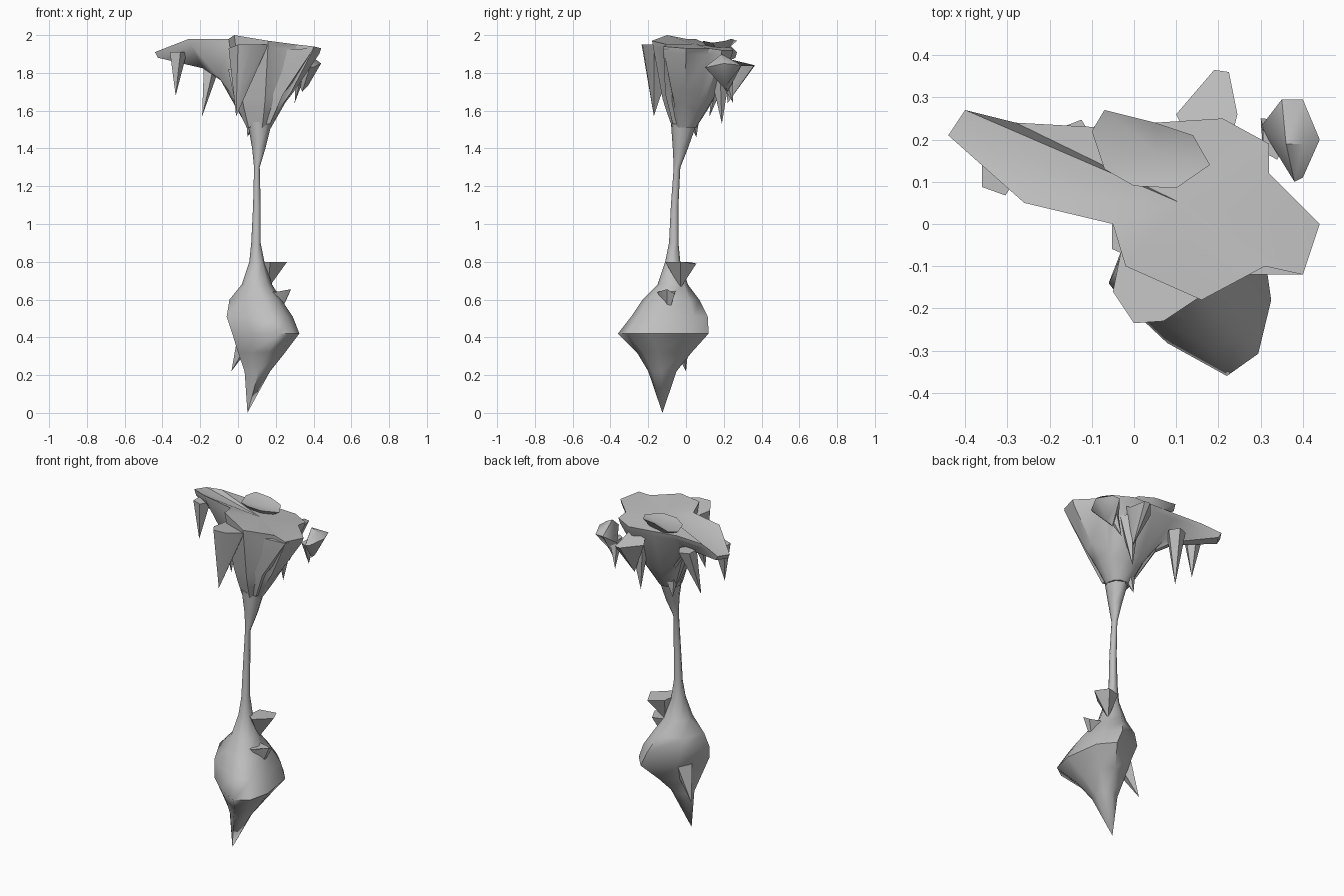
import bpy
import bmesh
import math
from mathutils import Vector

default_cube = bpy.data.objects.get("Cube")
if default_cube:
    bpy.data.objects.remove(default_cube, do_unlink=True)

# One plain grey stone material for the whole formation
stone = bpy.data.materials.new("grey stone")
stone.use_nodes = True
stone_colour = (.52, .52, .52, 1)
stone.diffuse_color = stone_colour
stone.node_tree.nodes["Principled BSDF"].inputs["Base Color"].default_value = stone_colour


def loft(name, rings, sharp_angle=40):
    """Skin a stack of rings; a ring holding a single point closes that end."""
    mesh_builder = bmesh.new()
    layers = [[mesh_builder.verts.new(point) for point in ring] for ring in rings]
    for lower, upper in zip(layers, layers[1:]):
        count = max(len(lower), len(upper))
        for i in range(count):
            j = (i + 1) % count
            if len(lower) == 1:
                corners = (lower[0], upper[j], upper[i])
            elif len(upper) == 1:
                corners = (lower[i], lower[j], upper[0])
            else:
                corners = (lower[i], lower[j], upper[j], upper[i])
            mesh_builder.faces.new(corners)
    for end_ring in (layers[0], layers[-1]):
        if len(end_ring) > 2:
            mesh_builder.faces.new(end_ring)
    bmesh.ops.recalc_face_normals(mesh_builder, faces=mesh_builder.faces)
    mesh = bpy.data.meshes.new(name)
    mesh_builder.to_mesh(mesh)
    mesh_builder.free()
    mesh.materials.append(stone)
    part = bpy.data.objects.new(name, mesh)
    bpy.context.collection.objects.link(part)
    bpy.ops.object.select_all(action="DESELECT")
    part.select_set(True)
    bpy.context.view_layer.objects.active = part
    bpy.ops.object.shade_smooth_by_angle(angle=math.radians(sharp_angle))


def lopsided_ring(height, left, right, front, back, centre, sides=8, flatten=1.0):
    """Oval ring whose four reaches differ; flatten pulls in the front-left bulge."""
    ring = []
    for i in range(sides):
        angle = math.tau * i / sides
        across, along = math.cos(angle), math.sin(angle)
        reach_x = right - centre[0] if across > 0 else centre[0] - left
        reach_y = back - centre[1] if along > 0 else centre[1] - front
        scale = flatten if across < -.1 and along < -.1 else 1
        ring.append(Vector((centre[0] + across * reach_x * scale,
                            centre[1] + along * reach_y * scale, height)))
    return ring


def spike(name, outline, tip, waist=.42):
    """Hanging shard: a rough outline on top, tapering through a waist to a tip."""
    tip = Vector(tip)
    top = [Vector(point) for point in outline]
    middle = [tip + (point - tip) * waist for point in top]
    loft(name, [[tip], middle, top])


def oval_spike(name, centre, width, depth, tip, sides=5):
    """Hanging shard with an oval top."""
    x, y, z = centre
    top = lopsided_ring(z, x - width, x + width, y - depth, y + depth, (x, y), sides)
    spike(name, top, tip)


# Lower bulb: height, left, right, front, back, centre
bulb_profile = [
    (.22, .035, .17, -.2, -.05, (.11, -.13)),
    (.32, 0, .25, -.26, .03, (.16, -.15)),
    (.42, -.03, .325, -.36, .12, (.22, -.18)),
    (.51, -.06, .29, -.29, .115, (.18, -.14)),
    (.60, -.045, .23, -.23, .07, (.14, -.11)),
]
# Slender column, flaring again where it meets the canopy
column_profile = [
    (.68, .02, .18, -.15, .01, (.1, -.07)),
    (.80, .06, .14, -.11, -.03, (.1, -.07)),
    (.90, .07, .12, -.09, -.04, (.1, -.06)),
    (1.1, .08, .12, -.08, -.04, (.1, -.06)),
    (1.3, .085, .115, -.065, -.03, (.1, -.05)),
    (1.4, .075, .145, -.07, .01, (.11, -.03)),
    (1.54, .05, .18, -.08, .06, (.11, -.02)),
]
pillar_rings = [lopsided_ring(*row, flatten=.8) for row in bulb_profile]
pillar_rings += [lopsided_ring(*row) for row in column_profile]
loft("pillar_and_bulb", [[Vector((.05, -.125, 0))]] + pillar_rings, 55)

# Canopy: uneven flat slab whose underside funnels down to the column
canopy_rim = [Vector(point) for point in (
    (-.44, .21, 1.91), (-.26, .05, 1.98), (-.05, 0, 1.98), (-.02, -.1, 2),
    (.16, -.18, 1.97), (.31, -.1, 1.95), (.4, -.12, 1.94), (.44, 0, 1.93),
    (.32, .12, 1.93), (.32, .19, 1.92), (.21, .25, 1.92), (.05, .24, 1.93),
    (-.1, .23, 1.94), (-.28, .24, 1.94), (-.4, .27, 1.91))]
neck_centre = Vector((.11, -.01, 1.51))
slab_edge, outer_funnel, inner_funnel, neck = [], [], [], []
for point in canopy_rim:
    outward = point - neck_centre
    outward.z = 0
    far = max(0, outward.length - .25)
    foot = neck_centre + outward.normalized() * .065
    edge = point - outward * .03 - Vector((0, 0, .03))
    outer, inner = foot.lerp(edge, .5), foot.lerp(edge, .3)
    outer.z = foot.z + (edge.z - foot.z) * min(.85, .35 + 2 * far)
    inner.z = foot.z + (edge.z - foot.z) * min(.68, .2 + 1.8 * far)
    slab_edge.append(edge)
    outer_funnel.append(outer)
    inner_funnel.append(inner)
    neck.append(foot)
loft("canopy", [neck, inner_funnel, outer_funnel, slab_edge, canopy_rim,
                [Vector((.11, .05, 1.95))]])

# Deep blunt wedge under the right-hand corner of the canopy
loft("canopy_corner_wedge", [
    [Vector(p) for p in ((.17, -.07, 1.53), (.17, 0, 1.53), (.1, .03, 1.53), (.08, -.06, 1.53))],
    [Vector(p) for p in ((.24, -.11, 1.69), (.24, 0, 1.69), (.12, .08, 1.7), (.08, -.1, 1.7))],
    [Vector(p) for p in ((.4, -.12, 1.93), (.43, 0, 1.92), (.2, .1, 1.92), (.15, -.12, 1.92))]])

# Large shard at the front of the canopy
spike("front_shard",
      [(-.05, -.16, 1.93), (0, -.235, 1.95), (.07, -.23, 1.95),
       (.16, -.17, 1.95), (.1, -.05, 1.93), (-.03, -.06, 1.93)],
      (-.01, -.17, 1.57))

# Shard jutting from the back
spike("back_shard",
      [(.1, .26, 1.84), (.13, .2, 1.88), (.23, .2, 1.88), (.245, .26, 1.84),
       (.225, .36, 1.84), (.19, .365, 1.84)],
      (.19, .22, 1.64))

# Kite-shaped shard set off from the right-hand rear corner
loft("side_shard", [
    [Vector((.3, .23, 1.79))],
    [Vector(p) for p in ((.38, .1, 1.83), (.36, .19, 1.9), (.35, .295, 1.84), (.34, .22, 1.7))],
    [Vector(p) for p in ((.4, .11, 1.83), (.4, .19, 1.88), (.4, .295, 1.84), (.37, .21, 1.73))],
    [Vector((.44, .2, 1.85))]], 50)

# Thin stalactites
oval_spike("left_stalactite", (-.32, .12, 1.91), .05, .055, (-.33, .1, 1.68))
oval_spike("rear_stalactite", (-.14, .19, 1.85), .05, .06, (-.19, .125, 1.57))
oval_spike("middle_stalactite", (-.02, -.03, 1.82), .04, .05, (-.01, -.05, 1.62))
oval_spike("neck_stalactite", (.08, .03, 1.6), .05, .05, (.05, .055, 1.46))
oval_spike("rear_corner_stalactite", (.19, .18, 1.82), .06, .06, (.17, .19, 1.53))
oval_spike("side_stalactite", (.33, .2, 1.8), .03, .05, (.3, .25, 1.64))

# Low cup-shaped boulder lying on the canopy
loft("top_boulder", [
    lopsided_ring(1.91, -.03, .1, .13, .2, (.04, .17)),
    [Vector(point) for point in (
        (.18, .14, 1.96), (.14, .21, 1.97), (.05, .24, 1.98), (-.07, .27, 1.97),
        (-.1, .22, 1.96), (-.07, .13, 1.96), (0, .09, 1.97), (.1, .085, 1.97))],
    [Vector((.05, .17, 1.95))]])

# Ledges and thorns growing out of the bulb
spike("bulb_ledge",
      [(.12, -.07, .8), (.17, -.11, .8), (.26, -.03, .8), (.22, .055, .79),
       (.13, .02, .8)],
      (.16, -.03, .66), .55)
spike("bulb_side_thorn",
      [(.1, -.16, .64), (.2, -.15, .64), (.28, -.1, .655), (.27, -.06, .63),
       (.1, -.05, .66)],
      (.21, -.1, .5), .75)
spike("bulb_lower_thorn",
      [(0, -.06, .42), (.08, -.1, .42), (.1, -.02, .4), (.04, .02, .42)],
      (-.035, 0, .22))
